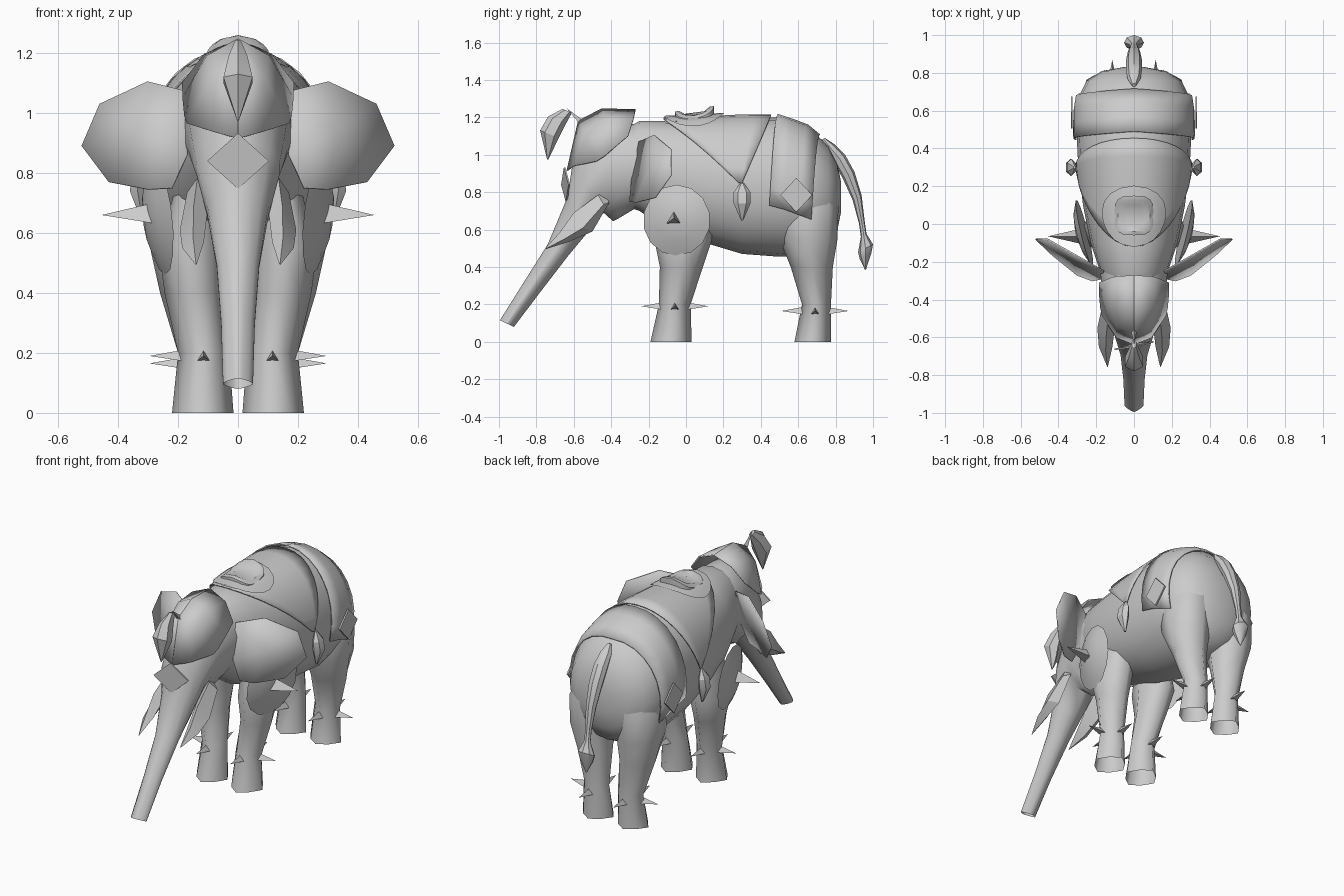
import bpy
import bmesh
from math import sin, cos, pi, radians, copysign
from mathutils import Vector, Matrix

cube = bpy.data.objects.get("Cube")
if cube:
    bpy.data.objects.remove(cube, do_unlink=True)

grey = bpy.data.materials.new("plain_grey")
grey.use_nodes = True
grey.diffuse_color = (0.6, 0.6, 0.6, 1)
grey.node_tree.nodes["Principled BSDF"].inputs["Base Color"].default_value = grey.diffuse_color


def finish(name, bm, mirror=False, thick=0, angle=40):
    """Turn a bmesh into a shaded object, optionally mirrored and thickened."""
    bmesh.ops.remove_doubles(bm, verts=bm.verts, dist=0.0005)
    bmesh.ops.recalc_face_normals(bm, faces=bm.faces)
    mesh = bpy.data.meshes.new(name)
    bm.to_mesh(mesh)
    bm.free()
    mesh.materials.append(grey)
    ob = bpy.data.objects.new(name, mesh)
    bpy.context.collection.objects.link(ob)
    if thick:
        mod = ob.modifiers.new("thickness", "SOLIDIFY")
        mod.thickness = thick
        mod.offset = 0
    if mirror:
        ob.modifiers.new("mirror", "MIRROR")
    bpy.ops.object.select_all(action="DESELECT")
    ob.select_set(True)
    bpy.context.view_layer.objects.active = ob
    bpy.ops.object.shade_smooth_by_angle(angle=radians(angle))


def grid(bm, rows, wrap=False):
    """Skin equal rows of points; wrap closes every row into a ring."""
    vs = [[bm.verts.new(p) for p in row] for row in rows]
    n = len(rows[0])
    for a, b in zip(vs, vs[1:]):
        for i in range(n if wrap else n - 1):
            j = (i + 1) % n
            bm.faces.new((a[i], a[j], b[j], b[i]))
    return vs


def loft(name, rings, caps=True, **kw):
    bm = bmesh.new()
    vs = grid(bm, rings, wrap=True)
    if caps:
        bm.faces.new(vs[0])
        bm.faces.new(vs[-1])
    finish(name, bm, **kw)


def sheet(name, rows, **kw):
    bm = bmesh.new()
    grid(bm, rows)
    finish(name, bm, **kw)


def power(k, p):
    return copysign(abs(k) ** p, k)


def oval(center, u, v, n=12, p=1.0):
    """Ring around center spanned by half axes u and v; p above one nears a diamond."""
    turns = [2 * pi * i / n for i in range(n)]
    return [Vector(center) + Vector(u) * power(sin(t), p) + Vector(v) * power(cos(t), p) for t in turns]


def spike(bm, base, tip, radius):
    """Three sided thorn with one ridge on top."""
    axis = Vector(tip) - Vector(base)
    place = Matrix.Translation((Vector(base) + Vector(tip)) / 2) @ axis.to_track_quat("Z", "Y").to_matrix().to_4x4()
    bmesh.ops.create_cone(bm, cap_ends=True, segments=3, radius1=radius, radius2=0,
                          depth=axis.length, matrix=place)


# Body: y, top, bottom, half width
BODY = [(-.36, 1.12, .74, .13), (-.25, 1.18, .7, .18), (-.1, 1.18, .6, .23),
        (.1, 1.19, .53, .27), (.3, 1.2, .47, .295), (.5, 1.2, .455, .305),
        (.66, 1.14, .46, .3), (.76, 1.05, .51, .25), (.81, .95, .6, .17), (.83, .85, .7, .06)]
ROUND = 0.96


def body_section(y):
    for a, b in zip(BODY, BODY[1:]):
        if y <= b[0]:
            break
    k = (y - a[0]) / (b[0] - a[0])
    return [p + (q - p) * k for p, q in zip(a, b)][1:]


def on_body(y, angle, off=0.015):
    """Point on the body skin; angle is measured from the spine."""
    top, bottom, wide = body_section(y)
    x = power(sin(angle), ROUND) * (wide + off)
    z = (top + bottom) / 2 + power(cos(angle), ROUND) * ((top - bottom) / 2 + off)
    return Vector((x, y, z))


loft("body", [oval((0, y, (t + b) / 2), (w, 0, 0), (0, 0, (t - b) / 2), 20, ROUND)
              for y, t, b, w in BODY], angle=60)

# Head running into the open trunk: upper y z, lower y z, half width, squareness
HEAD = [(-.12, 1.14, -.12, .68, .2, .9), (-.29, 1.165, -.26, .72, .18, .98),
        (-.43, 1.18, -.36, .66, .168, 1.1), (-.53, 1.1, -.39, .645, .158, 1.2),
        (-.61, .93, -.44, .69, .142, 1.2), (-.635, .77, -.53, .58, .105, 1.1),
        (-.74, .52, -.63, .46, .073, 1.15), (-.86, .33, -.78, .265, .058, 1.3),
        (-.995, .115, -.92, .08, .052, 1.5)]
loft("head_and_trunk", [oval((0, (a + c) / 2, (b + d) / 2), (w, 0, 0),
                             (0, (a - c) / 2, (b - d) / 2), 14, p)
                        for a, b, c, d, w, p in HEAD], caps=False, angle=70)

# Legs, open below: z, y range, x range, squareness
FRONT = [(0, -.19, .03, .015, .22, 1.5), (.2, -.145, .025, .03, .2, 1.6), (.4, -.14, .09, .045, .245, 1.4),
         (.55, -.17, .14, .05, .265, 1.1), (.78, -.12, .12, .07, .2, 1)]
HIND = [(0, .58, .775, .015, .22, 1.5), (.2, .62, .775, .03, .2, 1.6), (.4, .56, .785, .025, .26, 1.4),
        (.55, .5, .81, .02, .293, 1.1), (.72, .48, .815, .02, .29, 1), (.9, .53, .78, .05, .2, 1)]
for name, table in (("front_legs", FRONT), ("hind_legs", HIND)):
    loft(name, [oval(((c + d) / 2, (a + b) / 2, z), ((d - c) / 2, 0, 0), (0, (b - a) / 2, 0), 8, p)
                for z, a, b, c, d, p in table], caps=False, mirror=True, angle=85)

# Ankle spikes pointing forward, back and out
bm = bmesh.new()
for y, z in ((-.06, .185), (.69, .16)):
    for dx, dy in ((0, -1), (0, 1), (1, 0)):
        d = Vector((dx, dy, 0))
        spike(bm, Vector((.115, y, z)) + d * .06, Vector((.115, y, z + .005)) + d * .18, .027)
finish("ankle_spikes", bm, mirror=True, angle=30)

# Shoulder shields, turned slightly forward, with a large spike
shield = []
for r, x in ((1, .262), (.6, .292), (.2, .305)):
    shield.append([p + Vector((.1 * (p.z - .65) + .24 * (p.y + .05), 0, 0)) for p in
                   oval((x, -.05, .65), (0, .18 * r, 0), (0, 0, .19 * r), 14)])
loft("shoulder_shields", shield, mirror=True)
bm = bmesh.new()
spike(bm, (.28, -.065, .655), (.455, -.065, .66), .046)
finish("shoulder_spikes", bm, mirror=True)

# Ears: angular fans swept backwards and leaning
EAR = [(.16, -.25, 1.07), (.3, -.17, 1.105), (.46, -.08, 1.03), (.52, -.08, .89),
       (.43, -.165, .77), (.3, -.27, .745), (.22, -.3, .75), (.17, -.29, .86)]
bm = bmesh.new()
rim = [bm.verts.new(p) for p in EAR]
hub = bm.verts.new((.32, -.195, .93))
for i, v in enumerate(rim):
    bm.faces.new((v, rim[(i + 1) % len(rim)], hub))
finish("ears", bm, mirror=True, thick=.008)

# Tusks: flat tapering blades
loft("tusks", [oval(c, u, v, 4) for c, u, v in (
    ((.135, -.44, .765), (.035, 0, -.03), (0, .03, -.02)),
    ((.148, -.55, .64), (.046, 0, -.03), (0, .05, -.05)),
    ((.15, -.65, .56), (.036, 0, -.01), (0, .025, -.025)),
    ((.14, -.755, .495), (.002, 0, 0), (0, .002, 0)))], mirror=True, angle=25)

# Head cloth: rows of centre, middle and edge points
CAP = [((0, -.27, 1.24), (.11, -.28, 1.195), (.183, -.31, 1.1)),
       ((0, -.45, 1.245), (.1, -.43, 1.19), (.182, -.37, 1.05)),
       ((0, -.575, 1.18), (.088, -.54, 1.12), (.176, -.44, .99)),
       ((0, -.635, .915), (.09, -.6, .94), (.168, -.48, .965))]
sheet("head_cloth", CAP, mirror=True, thick=.008, angle=60)


def diamond(name, center, u, v, n):
    """Slightly raised four sided plate."""
    c, n = Vector(center), Vector(n)
    loft(name, [oval(c, u, v, 4), oval(c + n, u, v, 4)], angle=20)


diamond("brow_plate", (0, -.64, .84), (.103, .02, 0), (0, -.005, .093), (0, -.008, 0))

# Plume: short stalk and a drooping leaf
bm = bmesh.new()
spike(bm, (0, -.55, 1.16), (0, -.64, 1.25), .02)
finish("plume_stalk", bm)
loft("plume_leaf", [oval(c, (w, 0, 0), (0, -d, d * .4), 6) for c, w, d in (
    ((0, -.635, 1.235), .012, .025), ((0, -.69, 1.185), .035, .048),
    ((0, -.73, 1.11), .056, .05), ((0, -.74, .975), .003, .003))], angle=30)

# Tail swelling in the middle, curving down to a pointed tuft
TAIL = [(.735, 1.085, .012), (.77, 1.04, .035), (.82, .98, .043), (.87, .89, .042), (.915, .77, .032),
        (.94, .64, .02), (.95, .57, .02), (.96, .5, .053), (.96, .46, .042), (.96, .385, .003)]
loft("tail", [oval((0, y, z), (r, 0, 0), (0, r * .75, r * .4), 8) for y, z, r in TAIL], angle=35)

# Rump band draped over the back, its hem dropping towards the rear
band = []
for i in range(17):
    t = i / 8 - 1
    band.append([on_body(y - .045 * abs(t), t * limit, .015)
                 for y, limit in ((.49, 1.82), (.57, 1.86), (.65, 1.92), (.715, 1.98))])
sheet("rump_band", band, thick=.008, angle=60)
for side, word in ((-1, "right"), (1, "left")):
    diamond(word + "_band_diamond", (side * .325, .59, .785),
            (0, .085, 0), (0, 0, .092), (side * .009, 0, 0))

# Saddle cloth narrowing to a point on each flank
cloth = []
point = 1.54
drop = on_body(.3, 0, 0).z - on_body(.3, point, 0).z
for i in range(17):
    t = point * (i / 8 - 1)
    k = (on_body(.3, 0, 0).z - on_body(.3, t, 0).z) / drop
    front, back = -.12 + .4 * k, .455 - .155 * k
    cloth.append([on_body(front + (back - front) * j / 6, t, .012) for j in range(7)])
sheet("saddle_cloth", cloth, thick=.008, angle=60)

# Flank pendants
loft("pendants", [oval((x, .3, z), (d, 0, 0), (0, w, 0), 6) for x, z, w, d in (
    (.315, .85, .008, .006), (.33, .8, .045, .025), (.335, .74, .045, .03),
    (.32, .65, .006, .006))], mirror=True, angle=30)

# Saddle: oval pad, raised rim with a dished seat
pad = []
for r in (1, .8, .55):
    pad.append([on_body(p.y, p.x * 2.9, .025) for p in oval((0, .04, 0), (.21 * r, 0, 0), (0, .16 * r, 0), 18)])
loft("saddle_pad", pad, thick=.008, angle=60)


def seat_ring(scale, height):
    ring = oval((0, .045, height), (.105 * scale, 0, 0), (0, .105 * scale, 0), 16, .6)
    for p in ring:
        p.z += max(0, p.y - .05) * .3 - 3.5 * p.x ** 2
    return ring


loft("saddle_seat", [seat_ring(1, 1.18), seat_ring(1, 1.23), seat_ring(.8, 1.235),
                     seat_ring(.55, 1.222)], angle=40)
